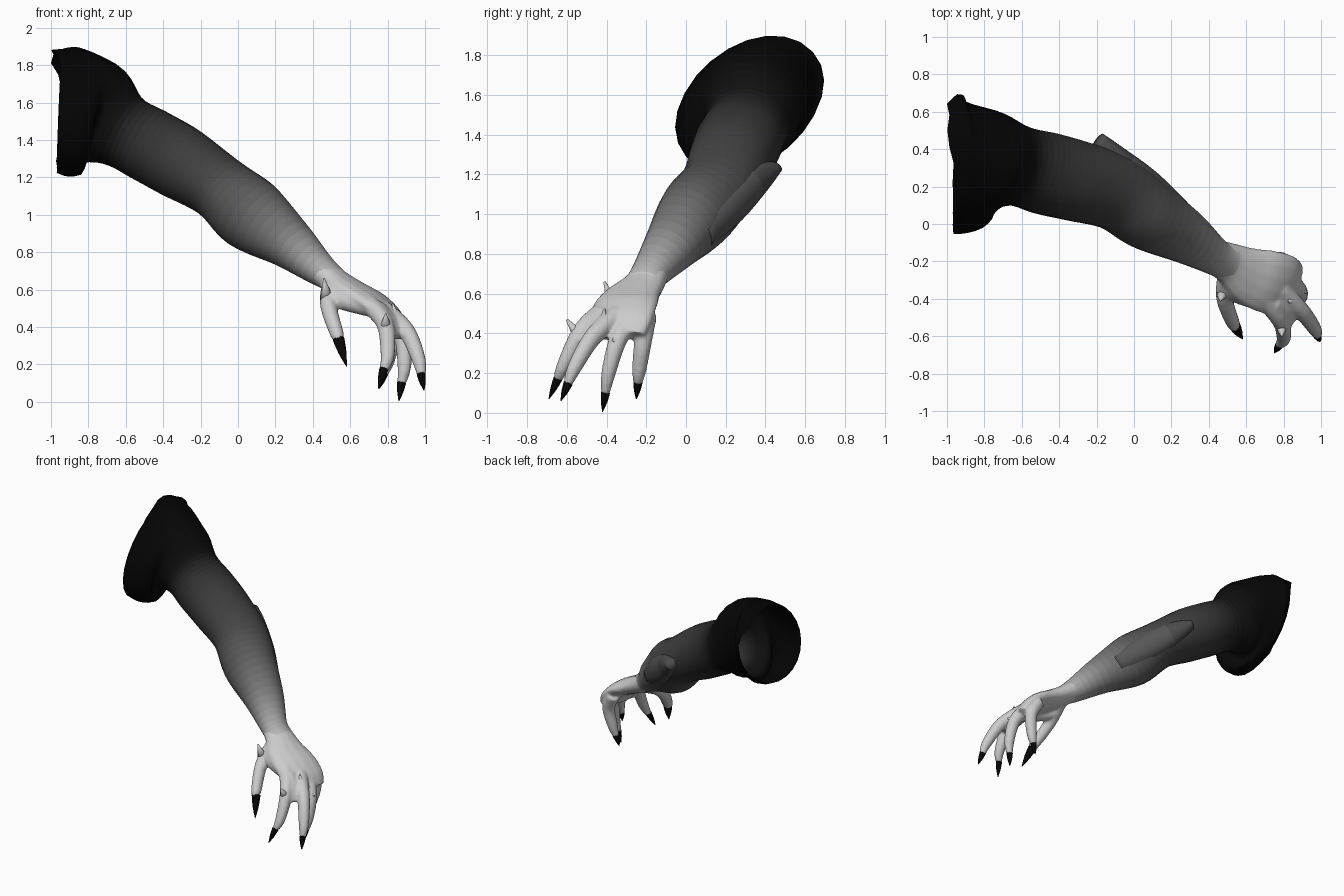
import bpy, bmesh, math, random
from mathutils import Vector as V

if "Cube" in bpy.data.objects:
    bpy.data.objects.remove(bpy.data.objects["Cube"])

random.seed(4)
ACROSS = V((0.37, 0.93, 0))


def material(name, g):
    m = bpy.data.materials.new(name)
    m.diffuse_color = (g, g, g, 1)
    m.use_nodes = True
    m.node_tree.nodes["Principled BSDF"].inputs["Base Color"].default_value = m.diffuse_color
    return m


SKIN = material("pale_skin", 0.55)
BLACK = material("claw_black", 0.002)


def catmull(p, steps):
    """Resample stations (tuples of x, y, z, w, h) smoothly."""
    p = [list(q) for q in p]
    out = []
    for i in range(len(p) - 1):
        a, b, c, d = p[max(i - 1, 0)], p[i], p[i + 1], p[min(i + 2, len(p) - 1)]
        for k in range(steps):
            t = k / steps
            out.append([0.5 * (2 * B + (C - A) * t + (2 * A - 5 * B + 4 * C - D) * t * t
                        + (3 * B - A - 3 * C + D) * t ** 3) for A, B, C, D in zip(a, b, c, d)])
    return out + [p[-1]]


def loft(bm, stations, ref=ACROSS, sides=14, steps=4, caps=True):
    """Sweep an ellipse of half sizes w, h through the stations."""
    st = catmull(stations, steps)
    rings = []
    for i, s in enumerate(st):
        d = (V(st[min(i + 1, len(st) - 1)][:3]) - V(st[max(i - 1, 0)][:3])).normalized()
        side = (ref - d * ref.dot(d)).normalized()
        up = d.cross(side)
        rings.append([bm.verts.new(V(s[:3]) + side * s[3] * math.cos(a) + up * s[4] * math.sin(a))
                      for a in (2 * math.pi * k / sides for k in range(sides))])
    for r, q in zip(rings, rings[1:]):
        for k in range(sides):
            n = (k + 1) % sides
            bm.faces.new((r[k], r[n], q[n], q[k]))
    if caps:
        bm.faces.new(rings[0][::-1])
        bm.faces.new(rings[-1])
    return rings


def finish(bm, name, mats, pick=None):
    bmesh.ops.recalc_face_normals(bm, faces=bm.faces)
    for i, f in enumerate(bm.faces):
        f.smooth = True
        if pick:
            f.material_index = pick(i)
    me = bpy.data.meshes.new(name)
    bm.to_mesh(me)
    bm.free()
    ob = bpy.data.objects.new(name, me)
    bpy.context.collection.objects.link(ob)
    for m in mats:
        me.materials.append(m)
    return ob


# Arm: open shoulder, upper arm, elbow, forearm and wrist
bm = bmesh.new()
SIDES = 24
rings = loft(bm, [(-.965, .32, 1.555, .375, .31), (-.88, .32, 1.55, .36, .33),
                  (-.76, .335, 1.53, .275, .30), (-.62, .31, 1.45, .217, .205),
                  (-.47, .27, 1.37, .222, .20), (-.31, .23, 1.28, .217, .198),
                  (-.10, .17, 1.145, .205, .175), (.07, .05, 1.0, .19, .198),
                  (.27, -.065, .85, .147, .14), (.435, -.175, .71, .10, .09),
                  (.53, -.215, .645, .10, .065)], sides=SIDES, steps=5, caps=False)
for r in rings[:12]:                     # the shoulder opening leans towards the back
    for v in r:
        fade = min(1, max(0, (-.68 - v.co.x) / .15))
        v.co.z += .3 * (v.co.y - .32) * fade
for v in rings[0]:                       # ragged, hollow shoulder rim
    v.co.x = -.925 - .055 * ((v.co.z - 1.55) / .33) ** 2 + random.uniform(-.02, .015)
rings[0][2].co.x = -1.0
# dark-to-light shading, one tone per ring, keyed at the stations above
tones = [.001, .001, .002, .006, .030, .045, .06, .10, .19, .38, .55]
arm_mats = []
for i in range(len(rings) - 1):
    k, t = divmod(i + .5, 5)
    k = int(k)
    arm_mats.append(material(f"arm_tone_{i}", tones[k] + (tones[k + 1] - tones[k]) * t / 5))
finish(bm, "arm", arm_mats, lambda i: i // SIDES)

# Pointed elbow flap on the back of the arm
bm = bmesh.new()
loft(bm, [(.20, .05, .91, .11, .10), (.05, .22, 1.05, .09, .11),
          (-.10, .365, 1.175, .06, .08), (-.195, .44, 1.235, .052, .035)], sides=16)
finish(bm, "elbow_flap", [arm_mats[34], arm_mats[31]], lambda i: int(i // 16 > 6))

# Finger paths: base, knuckle, joint, claw tip, reference side, claw share
fingers = {
    "thumb": [(.50, -.27, .62), (.485, -.40, .51), (.53, -.53, .36), (.58, -.615, .19), V((1, .2, .2)), .15],
    "index": [(.69, -.39, .53), (.785, -.52, .42), (.80, -.61, .25), (.75, -.69, .07), ACROSS, .42],
    "middle": [(.78, -.35, .49), (.90, -.47, .38), (.965, -.56, .23), (.995, -.63, .06), ACROSS, .48],
    "ring": [(.79, -.28, .48), (.875, -.345, .36), (.89, -.39, .20), (.86, -.42, .005), ACROSS, .5],
    "little": [(.77, -.20, .49), (.825, -.215, .37), (.80, -.235, .22), (.755, -.25, .07), ACROSS, .45],
}

# Hand: palm, thumb web and fingers fused into one skin
bm = bmesh.new()
loft(bm, [(.44, -.178, .705, .095, .082), (.52, -.215, .645, .115, .07), (.62, -.275, .585, .155, .065),
          (.72, -.31, .53, .172, .062), (.80, -.325, .46, .165, .055), (.845, -.335, .385, .14, .045)])
loft(bm, [(.50, -.34, .57, .05, .055), (.58, -.38, .54, .055, .055), (.70, -.41, .51, .055, .055)])
loft(bm, [(.74, -.42, .50, .05, .05), (.81, -.47, .42, .065, .045), (.845, -.50, .345, .06, .03)])
for a, b, c, tip, ref, share in fingers.values():
    e = V(c).lerp(V(tip), share + .05)
    loft(bm, [(*a, .056, .052), (*b, .046, .047), (*c, .037, .039), (*e, .022, .024)], ref, 12)
bmesh.ops.recalc_face_normals(bm, faces=bm.faces)
hand = finish(bm, "hand", [SKIN])
rm = hand.modifiers.new("fuse", "REMESH")
rm.mode = "VOXEL"
rm.voxel_size = .011
rm.use_smooth_shade = True
sm = hand.modifiers.new("soften", "SMOOTH")
sm.factor = .5
sm.iterations = 4

# Black claws
for name, (a, b, c, tip, ref, share) in fingers.items():
    s, m = V(c).lerp(V(tip), share), V(c).lerp(V(tip), (share + 1) / 2)
    w = .032 if name == "thumb" else .024
    bm = bmesh.new()
    loft(bm, [(*s, w, w), (*m, w * .68, w * .7), (*tip, .002, .002)], ref, 10, 3)
    finish(bm, name + "_claw", [BLACK])

# Small thorns on the joints
for name, base, tip in [("thumb", (.475, -.37, .55), (.46, -.41, .66)),
                        ("index", (.79, -.54, .39), (.79, -.60, .47)),
                        ("middle", (.86, -.42, .41), (.825, -.41, .525)),
                        ("ring", (.88, -.34, .36), (.925, -.37, .37))]:
    bm = bmesh.new()
    loft(bm, [(*base, .04, .034), (*tip, .003, .006)], V((.8, .3, .1)), 8, 2)
    finish(bm, name + "_thorn", [SKIN])
